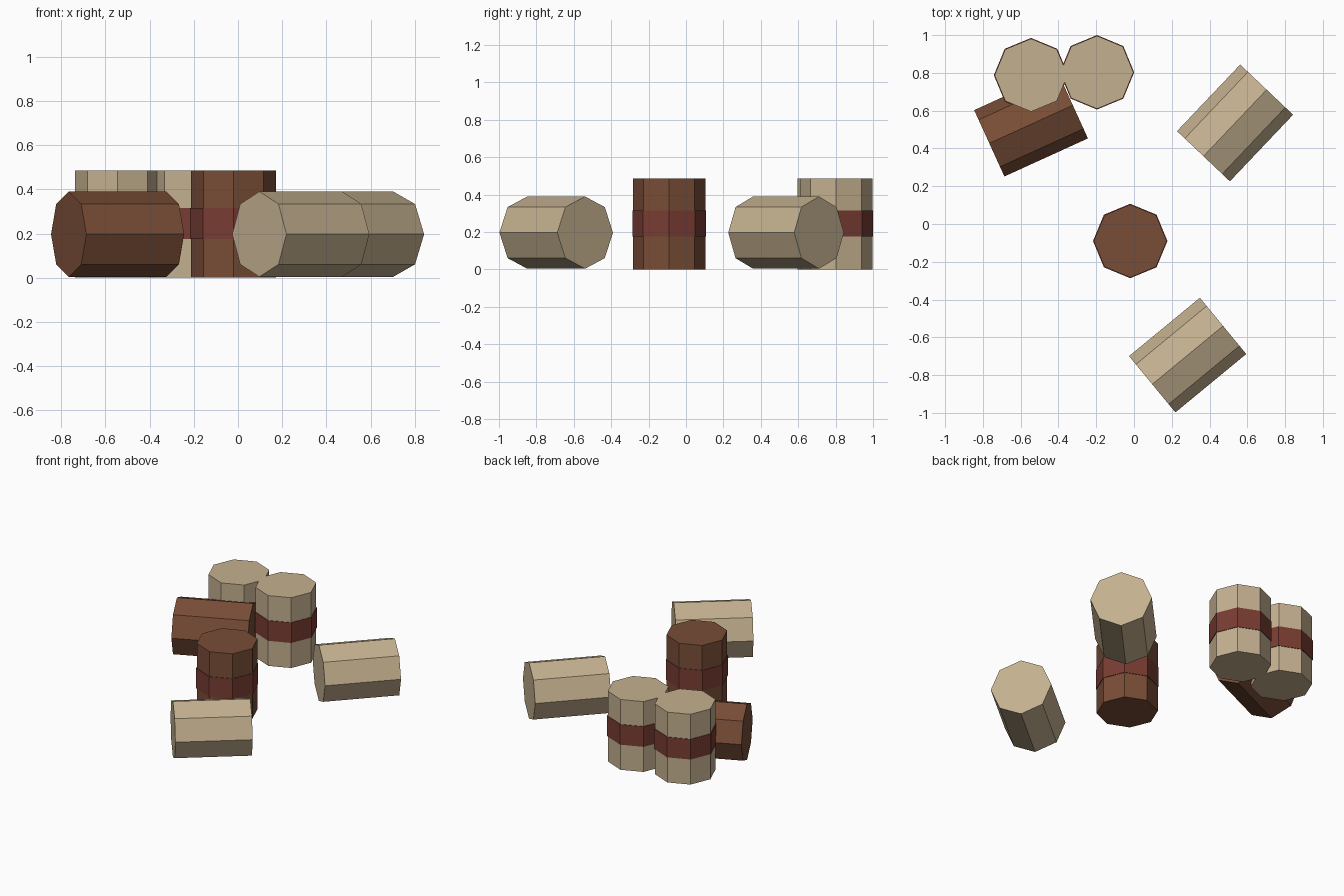
import bpy
from math import radians

if "Cube" in bpy.data.objects:
    bpy.data.objects.remove(bpy.data.objects["Cube"])

R, H = 0.193, 0.486        # barrel radius and length
BAND_R, BAND_H = 0.197, 0.14


def material(name, rgb):
    m = bpy.data.materials.new(name)
    m.diffuse_color = (*rgb, 1)
    m.use_nodes = True
    m.node_tree.nodes["Principled BSDF"].inputs["Base Color"].default_value = m.diffuse_color
    return m


cream = material("cream", (0.55, 0.434, 0.274))
brown = material("brown", (0.19, 0.075, 0.038))
red = material("red", (0.19, 0.045, 0.032))


def prism(name, radius, depth, loc, rot, mat):
    bpy.ops.mesh.primitive_cylinder_add(vertices=8, radius=radius, depth=depth,
                                        location=loc, rotation=rot)
    ob = bpy.context.object
    ob.name = name
    ob.data.materials.append(mat)
    return ob


# Standing barrels, each with a red band around the middle
standing = [(-0.02, -0.09, brown), (-0.196, 0.803, cream), (-0.545, 0.788, cream)]
for i, (x, y, mat) in enumerate(standing, 1):
    prism(f"standing_barrel_{i}", R, H, (x, y, H / 2), (0, 0, 0), mat)
    prism(f"barrel_band_{i}", BAND_R, BAND_H, (x, y, 0.245), (0, 0, 0), red)

# Plain barrels lying on their sides, turned about z
lying = [(-0.545, 0.528, 24.5, brown), (0.284, -0.694, 39.5, cream),
         (0.535, 0.535, 46.5, cream)]
for i, (x, y, angle, mat) in enumerate(lying, 1):
    prism(f"lying_barrel_{i}", R, H, (x, y, 0.197),
          (0, radians(90), radians(angle)), mat)
